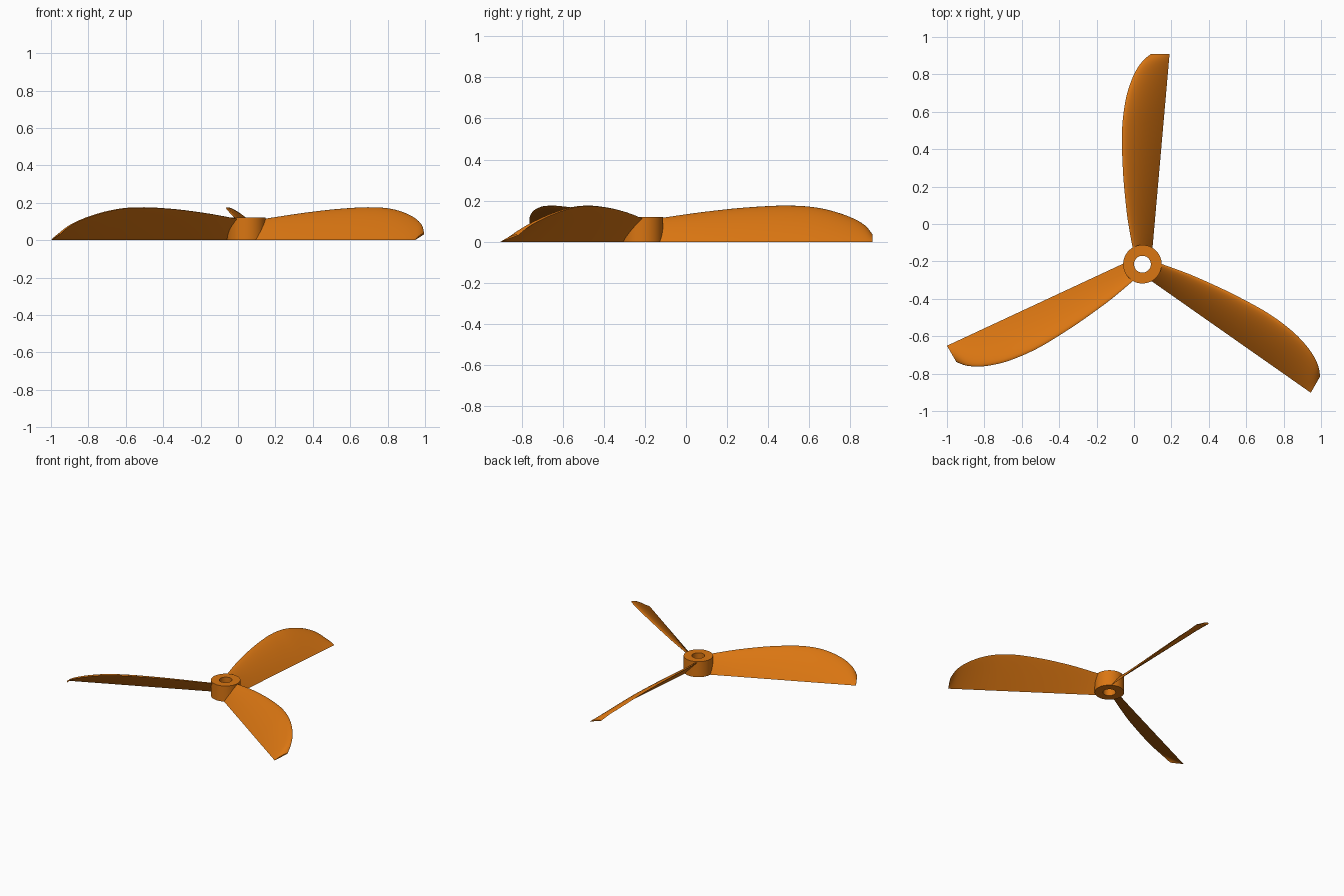
import bpy, bmesh, math
from mathutils import Matrix

if "Cube" in bpy.data.objects:
    bpy.data.objects.remove(bpy.data.objects["Cube"])

HUB = (0.045, -0.215, 0.0)
orange = bpy.data.materials.new("orange")
orange.diffuse_color = (0.70, 0.18, 0.006, 1)
orange.use_nodes = True
orange.node_tree.nodes["Principled BSDF"].inputs["Base Color"].default_value = orange.diffuse_color

# leading edge of a blade: distance from hub axis, sideways offset, height
LEADING = [(0.075, -0.05, 0.112), (0.215, -0.075, 0.132), (0.315, -0.088, 0.145),
           (0.465, -0.102, 0.161), (0.615, -0.109, 0.171), (0.715, -0.109, 0.173),
           (0.815, -0.100, 0.168), (0.915, -0.081, 0.150), (1.015, -0.045, 0.117),
           (1.085, 0.0, 0.078), (1.123, 0.045, 0.032)]


def smooth_path(pts, steps=4):
    """Catmull-Rom curve through the points."""
    out = []
    for i in range(len(pts) - 1):
        a, b, c, d = (pts[max(0, min(len(pts) - 1, i + k))] for k in (-1, 0, 1, 2))
        for s in range(steps):
            t = s / steps
            out.append(tuple(0.5 * (2 * q + (r - p) * t + (2 * p - 5 * q + 4 * r - w) * t * t
                                    + (3 * q - p - 3 * r + w) * t ** 3)
                             for p, q, r, w in zip(a, b, c, d)))
    return out + [pts[-1]]


def section(y, lx, lz, n=14):
    """Flat-bottomed airfoil from the leading edge down to the straight trailing edge."""
    tx = 0.055 + 0.088 * (y - 0.1)
    dx, dz = tx - lx, -lz
    upper, lower = [], []
    for i in range(n + 1):
        t = (i / n) ** 1.6
        rise = 0.21 * math.sqrt(t) * (1 - t)
        drop = 0.02 * math.sqrt(t) * (1 - t)
        upper.append((lx + dx * t - dz * rise, y, lz + dz * t + dx * rise))
        lower.append((lx + dx * t + dz * drop, y, max(0, lz + dz * t - dx * drop)))
    return upper + lower[-2:0:-1]


def finish(name, bm, matrix):
    bmesh.ops.recalc_face_normals(bm, faces=bm.faces)
    mesh = bpy.data.meshes.new(name)
    bm.to_mesh(mesh)
    bm.free()
    mesh.materials.append(orange)
    ob = bpy.data.objects.new(name, mesh)
    ob.matrix_world = matrix
    bpy.context.collection.objects.link(ob)
    bpy.ops.object.select_all(action='DESELECT')
    ob.select_set(True)
    bpy.context.view_layer.objects.active = ob
    bpy.ops.object.shade_smooth_by_angle(angle=math.radians(35))


def loft(bm, rings, closed=False):
    loops = [[bm.verts.new(p) for p in ring] for ring in rings]
    pairs = list(zip(loops, loops[1:] + loops[:1])) if closed else list(zip(loops, loops[1:]))
    for a, b in pairs:
        for i in range(len(a)):
            j = (i + 1) % len(a)
            bm.faces.new((a[i], a[j], b[j], b[i]))
    if not closed:
        bm.faces.new(loops[0])
        bm.faces.new(loops[-1])


# hub: ring with a shaft hole
bm = bmesh.new()
loft(bm, [[(r * math.cos(math.tau * i / 64), r * math.sin(math.tau * i / 64), z)
           for i in range(64)]
          for r, z in ((0.103, 0), (0.103, 0.12), (0.045, 0.12), (0.045, 0))], closed=True)
finish("hub", bm, Matrix.Translation(HUB))

# three identical blades around the hub
for k in range(3):
    bm = bmesh.new()
    loft(bm, [section(*p) for p in smooth_path(LEADING)])
    finish(f"blade_{k + 1}", bm,
           Matrix.Translation(HUB) @ Matrix.Rotation(math.tau * k / 3, 4, 'Z'))
